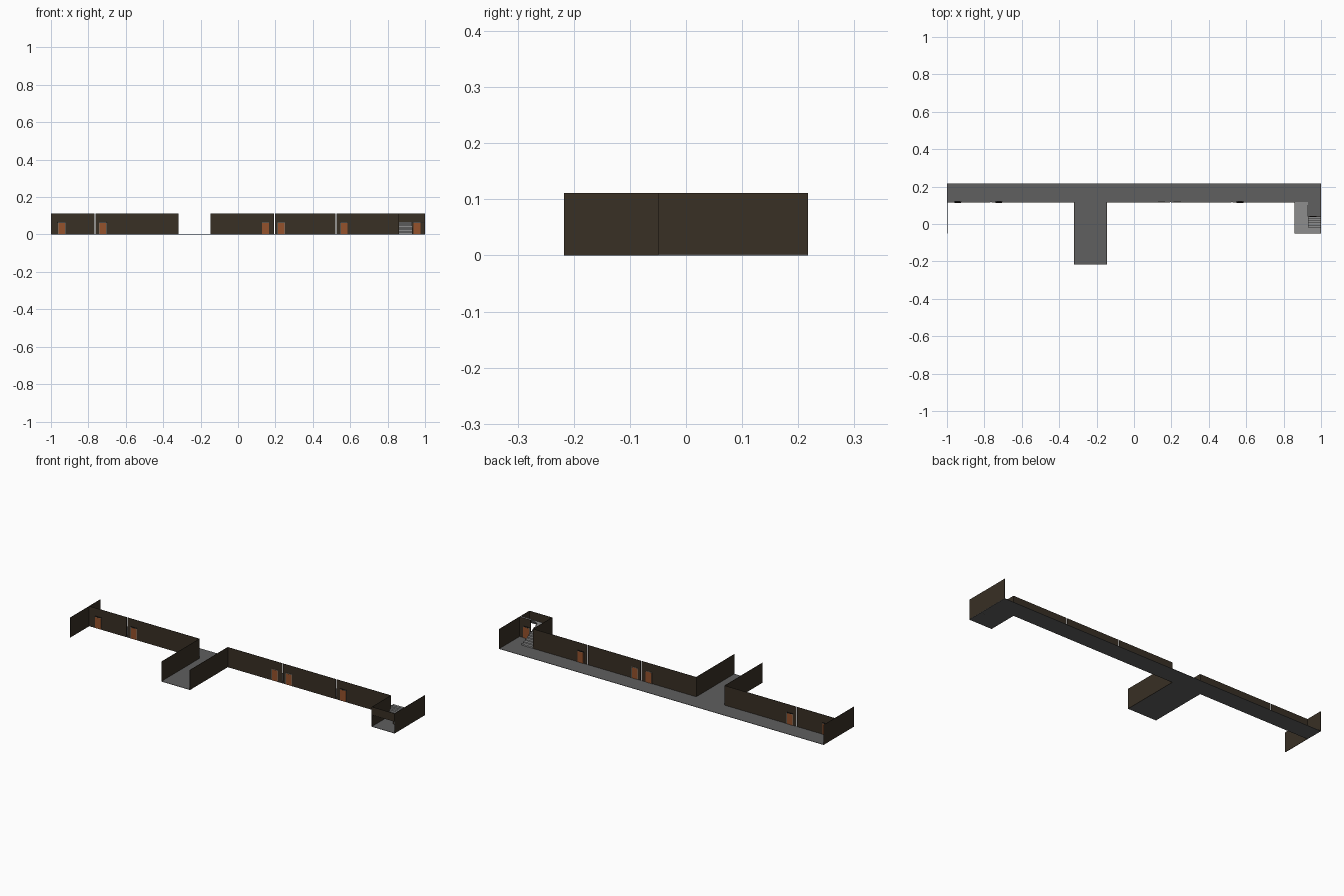
import bpy, bmesh, math

if "Cube" in bpy.data.objects:
    bpy.data.objects.remove(bpy.data.objects["Cube"])

H = 0.111          # wall height
T = 0.002          # sheet thickness
YW = 0.117         # corridor front wall
YB, YF = 0.217, -0.217
YS = -0.05         # front of the stair bay


def mat(name, c):
    m = bpy.data.materials.new(name)
    m.diffuse_color = (*c, 1)
    m.use_nodes = True
    m.node_tree.nodes["Principled BSDF"].inputs["Base Color"].default_value = m.diffuse_color
    return m


WALL = mat("dark brown wall", (0.040, 0.029, 0.018))
FLOOR = mat("grey floor", (0.115, 0.115, 0.115))
STEP = mat("light grey stair", (0.27, 0.27, 0.27))
DOOR = mat("orange wood door", (0.30, 0.085, 0.025))
DARK = mat("near black hood", (0.008, 0.008, 0.008))
FRAME = mat("grey door frame", (0.20, 0.19, 0.17))


def finish(name, bm, m):
    bmesh.ops.recalc_face_normals(bm, faces=bm.faces)
    me = bpy.data.meshes.new(name)
    bm.to_mesh(me)
    bm.free()
    me.materials.append(m)
    ob = bpy.data.objects.new(name, me)
    bpy.context.collection.objects.link(ob)
    return ob


def box(name, x0, x1, y0, y1, z0, z1, m):
    bm = bmesh.new()
    bmesh.ops.create_cube(bm, size=1)
    for v in bm.verts:
        v.co = (x0 + (v.co.x + .5) * (x1 - x0),
                y0 + (v.co.y + .5) * (y1 - y0),
                z0 + (v.co.z + .5) * (z1 - z0))
    return finish(name, bm, m)


def prism(name, pts, z0, z1, m):
    bm = bmesh.new()
    f = bm.faces.new([bm.verts.new((x, y, z0)) for x, y in pts])
    r = bmesh.ops.extrude_face_region(bm, geom=[f])
    for v in r["geom"]:
        if isinstance(v, bmesh.types.BMVert):
            v.co.z = z1
    return finish(name, bm, m)


def wall_x(name, x0, x1, y, z0=0):
    box(name, x0, x1, y - T / 2, y + T / 2, z0, H, WALL)


def wall_y(name, x, y0, y1):
    box(name, x - T / 2, x + T / 2, y0, y1, 0, H, WALL)


# Floor: corridor, side branch and stair bay in one outline
prism("floor", [(-1, YB), (-1, YW), (-.32, YW), (-.32, YF), (-.145, YF),
                (-.145, YW), (.86, YW), (.86, YS), (1, YS), (1, YB)], 0, T, FLOOR)

# Long corridor wall, with narrow gaps between panels
for i, (a, b) in enumerate([(-1, -.768), (-.763, -.32), (-.145, .193),
                            (.197, .522), (.527, .86)]):
    wall_x(f"corridor_wall_{i}", a, b, YW)

# Cross walls
wall_y("left_end_wall", -1 + T / 2, YS, YB)
wall_y("right_end_wall", 1 - T / 2, YS, YB)
wall_y("branch_wall_left", -.32, YF, YW)
wall_y("branch_wall_right", -.145, YF, YW)
wall_y("stair_wall", .86, YS, YW)

# Stair bay: wall above the landing and closet wall below the upper flight
LAND = 0.066
wall_x("landing_wall", .86, 1, YS + T / 2, LAND)
wall_x("closet_wall", .93, 1, .038)


def flight(name, x0, x1, y0, y1, z0, z1, n):
    # zigzag sheet of risers and treads
    bm = bmesh.new()
    pts = [(y0, z0)]
    for i in range(n):
        z = z0 + (z1 - z0) * (i + 1) / n
        pts += [(y0 + (y1 - y0) * i / n, z), (y0 + (y1 - y0) * (i + 1) / n, z)]
    rows = [(bm.verts.new((x0, y, z)), bm.verts.new((x1, y, z))) for y, z in pts]
    for a, b in zip(rows, rows[1:]):
        bm.faces.new((a[0], a[1], b[1], b[0]))
    ob = finish(name, bm, STEP)
    s = ob.modifiers.new("thickness", 'SOLIDIFY')
    s.thickness = 0.0015
    s.offset = 0


flight("lower_stairs", .862, .93, YW, -.017, T, LAND, 9)
flight("upper_stairs", .93, .998, -.017, .037, LAND, H - .001, 5)
box("stair_landing", .862, .998, YS + T, -.017, LAND - T, LAND, STEP)


def door(name, x, y, hood):
    w, h = 0.0175, 0.062
    box(name, x - w, x + w, y - .003, y + .003, T, h, DOOR)
    # thin surround
    for s in (-1, 1):
        a = x + s * (w + .001)
        box(name + "_jamb", a - .001, a + .001, y - .0025, y + .0025, T, h, FRAME)
    box(name + "_lintel", x - w - .002, x + w + .002, y - .0025, y + .0025, h, h + .003, FRAME)
    # flat oval hood above the door
    if hood:
        pts = [(x + .022 * math.cos(t), y + .006 * math.sin(t))
               for t in (math.tau * i / 16 for i in range(16))]
        prism(name + "_hood", pts, h + .003, h + .005, DARK)


for i, (x, y, hood) in enumerate([(-.943, YW, 1), (-.723, YW, 1), (.147, YW, 0),
                                  (.232, YW, 0), (.567, YW, 1), (.957, .038, 1)]):
    door(f"door_{i}", x, y, hood)
